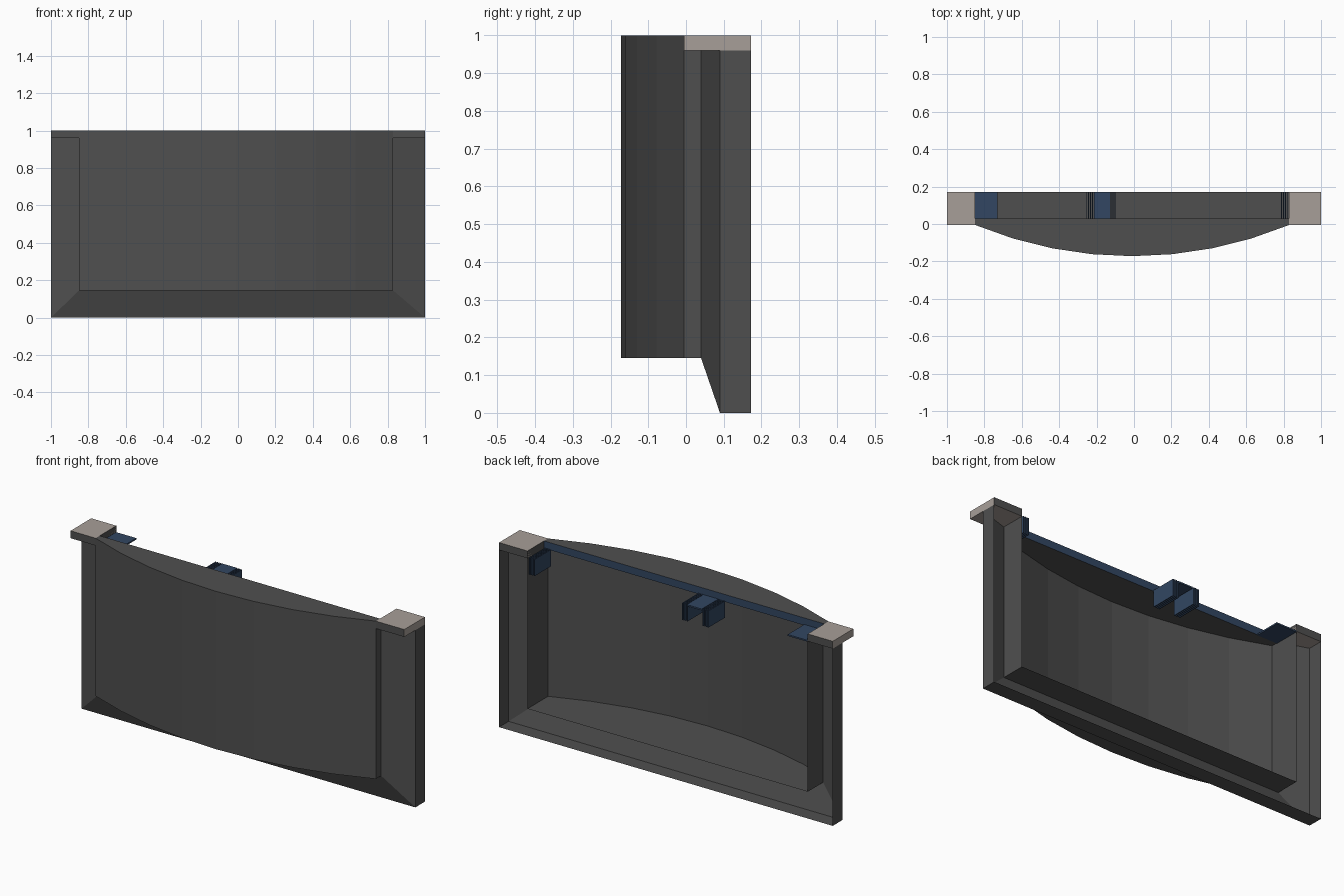
import bpy, bmesh, math

if "Cube" in bpy.data.objects:
    bpy.data.objects.remove(bpy.data.objects["Cube"])


def material(name, rgb):
    m = bpy.data.materials.new(name)
    m.diffuse_color = (*rgb, 1)
    m.use_nodes = True
    m.node_tree.nodes["Principled BSDF"].inputs["Base Color"].default_value = m.diffuse_color
    return m


GREY = material("dark grey", (0.078, 0.078, 0.078))
BEIGE = material("warm beige", (0.39, 0.345, 0.315))
NAVY = material("navy blue", (0.032, 0.062, 0.122))

XL, XR = -0.85, 0.83            # inner opening, slightly off centre
ZI, ZC = 0.145, 0.96            # sill height, underside of the caps
YF, YB = -0.005, 0.172          # front and back of the frame


def build(name, mats, verts, faces, rule=None):
    bm = bmesh.new()
    vs = [bm.verts.new(v) for v in verts]
    for f in faces:
        bm.faces.new([vs[i] for i in f])
    bmesh.ops.recalc_face_normals(bm, faces=bm.faces)
    if rule:
        for f in bm.faces:
            f.material_index = rule(f)
    me = bpy.data.meshes.new(name)
    bm.to_mesh(me)
    bm.free()
    for m in mats:
        me.materials.append(m)
    ob = bpy.data.objects.new(name, me)
    bpy.context.collection.objects.link(ob)
    return ob


def box(name, mats, x0, x1, y0, y1, z0, z1, rule=None):
    v = [(x, y, z) for x in (x0, x1) for y in (y0, y1) for z in (z0, z1)]
    f = [(0, 1, 3, 2), (4, 6, 7, 5), (0, 4, 5, 1), (2, 3, 7, 6), (0, 2, 6, 4), (1, 5, 7, 3)]
    return build(name, mats, v, f, rule)


# bowed plan outline, eight flat segments on a circular arc
half, sag, mid = (XR - XL) / 2, 0.167, (XL + XR) / 2
R = (half ** 2 + sag ** 2) / (2 * sag)
A = math.asin(half / R)
arc = []
for i in range(9):
    a = -A + 2 * A * i / 8
    arc.append((mid + R * math.sin(a), YF + R * math.cos(A) - R * math.cos(a)))

# curved front panel
n = len(arc)
build("curved_front_panel", [GREY],
      [(x, y, z) for z in (ZI, 1.0) for x, y in arc],
      [(i, i + 1, n + i + 1, n + i) for i in range(n - 1)])

# floor of the bowed recess
floor = arc + [(XR, YB), (XL, YB)]
build("recess_floor", [GREY], [(x, y, ZI) for x, y in floor], [tuple(range(len(floor)))])

# top lid with a navy rear edge
lid = arc + [(XR, 0.03), (XL, 0.03)]
m = len(lid)
build("top_lid", [GREY, NAVY],
      [(x, y, z) for z in (ZC, 1.0) for x, y in lid],
      [tuple(range(m)), tuple(range(m, 2 * m))] +
      [(i, (i + 1) % m, m + (i + 1) % m, m + i) for i in range(n - 1, m)],
      lambda f: 1 if f.normal.y > 0.9 else 0)

# inner side walls
for side, x in (("left", XL), ("right", XR)):
    build(side + "_inner_wall", [GREY],
          [(x, YF, ZI), (x, YB, ZI), (x, YB, 1), (x, YF, 1)], [(0, 1, 2, 3)])

# U-shaped frame: rear rim, outer bevel edge, inner bevel edge
rows = []
for y, xl, xr, z in ((YB, -1, 1, 0), (0.09, -1, 1, 0), (0.04, XL, XR, ZI)):
    rows += [(xl, y, ZC), (xl, y, z), (xr, y, z), (xr, y, ZC)]
build("bevelled_frame", [GREY], rows,
      [(r + i, r + i + 1, r + i + 5, r + i + 4) for r in (0, 4) for i in range(3)])

# end caps, beige with grey front and back
for side, x0, x1 in (("left", -1, XL), ("right", XR, 1)):
    box(side + "_end_cap", [BEIGE, GREY], x0, x1, YF, YB, ZC, 1.0,
        lambda f: 1 if abs(f.normal.y) > 0.9 else 0)

# rear mounting brackets
box("left_bracket_plate", [NAVY], XL, -0.73, 0.03, YB, 0.957, 0.965)
box("centre_bracket_plate", [NAVY], -0.215, -0.125, 0.03, YB, 0.957, 0.965)


def fins(name, x0):
    for i in range(4):
        x = x0 + i * 0.01
        box(f"{name}_fin_{i}", [NAVY], x, x + 0.005, 0.03, YB, 0.875, 0.965)


fins("centre_bracket_left", -0.255)
fins("centre_bracket_right", -0.13)
fins("right_bracket", 0.787)
